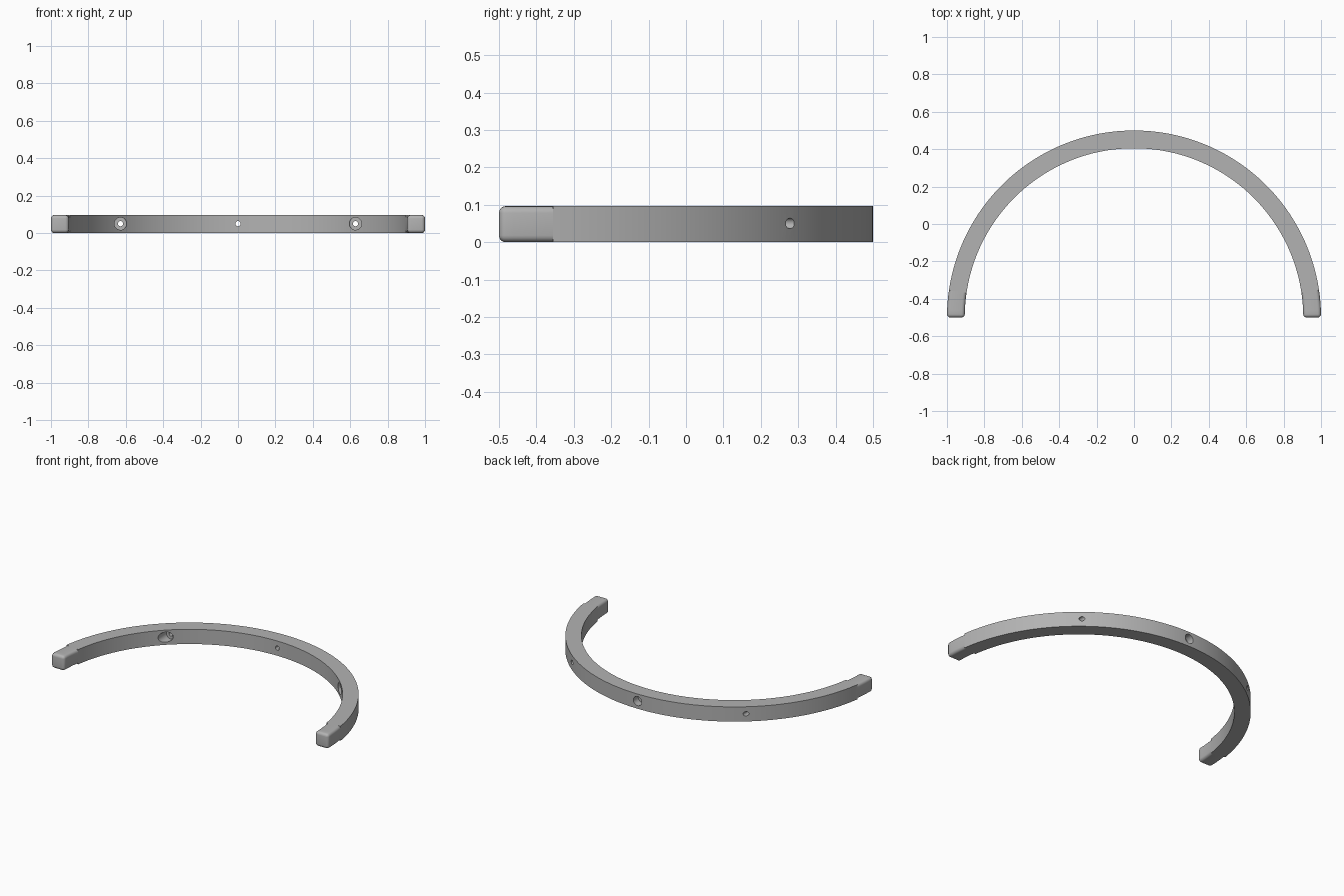
import bpy, bmesh, math

if "Cube" in bpy.data.objects:
    bpy.data.objects.remove(bpy.data.objects["Cube"])

R_OUT, R_IN, H = 1.0, 0.905, 0.096
CY = -0.5                        # arc centre in y
FILLET = 0.018                   # rounding of the two ends
END = math.asin(0.145)           # angle covered by each rounded end
N = 4                            # segments per fillet


def loft(name, loops):
    """Skin a series of equal-length point loops into a closed solid."""
    bm = bmesh.new()
    rows = [[bm.verts.new(p) for p in loop] for loop in loops]
    n = len(rows[0])
    for a, b in zip(rows, rows[1:]):
        for i in range(n):
            j = (i + 1) % n
            bm.faces.new((a[i], a[j], b[j], b[i]))
    bm.faces.new(rows[0][::-1])
    bm.faces.new(rows[-1])
    bmesh.ops.remove_doubles(bm, verts=bm.verts, dist=1e-5)
    bmesh.ops.recalc_face_normals(bm, faces=bm.faces)
    mesh = bpy.data.meshes.new(name)
    bm.to_mesh(mesh)
    bm.free()
    obj = bpy.data.objects.new(name, mesh)
    bpy.context.collection.objects.link(obj)
    return obj


def section(angle, inset, corner):
    """Rounded rectangle across the ring at the given angle."""
    r0, r1, z0, z1 = R_IN + inset, R_OUT - inset, inset, H - inset
    pts = []
    for k, (r, z, sr, sz) in enumerate([(r1, z1, -1, -1), (r0, z1, 1, -1),
                                        (r0, z0, 1, 1), (r1, z0, -1, 1)]):
        for i in range(N + 1):
            t = math.pi / 2 * (k + i / N)
            rr = r + corner * (sr + math.cos(t))
            zz = z + corner * (sz + math.sin(t))
            pts.append((rr * math.cos(angle), CY + rr * math.sin(angle), zz))
    return pts


def stepped_cutter(name, x, steps):
    """Stepped round cutter along y; steps are (y, radius)."""
    obj = loft(name, [[(x + r * math.cos(a), y, H / 2 + 0.002 + r * math.sin(a))
                       for a in (2 * math.pi * i / 32 for i in range(32))]
                      for y, r in steps])
    obj.hide_render = True
    obj.hide_set(True)
    return obj


# Half ring: rounded end, square body, rounded end
head = []
for i in range(N + 1):
    t = math.pi / 2 * i / N
    d = FILLET * (1 - math.sin(t))
    head.append((FILLET * (1 - math.cos(t)), d, FILLET - d))
for i in range(1, 7):
    head.append((FILLET + (END - FILLET) * i / 6, 0, FILLET))
tail = [(math.pi - a, d, c) for a, d, c in reversed(head)]
body = [(END + (math.pi - 2 * END) * i / 90, 0, 0) for i in range(91)]
ring = loft("half_ring", [section(*s) for s in head + body + tail])

# Stepped screw holes: wide inside at the sides, wide outside at the back
cutters = [stepped_cutter("side_hole_cutter", x,
                          [(0.0, 0.033), (0.205, 0.033), (0.205, 0.014), (0.45, 0.014)])
           for x in (-0.628, 0.628)]
cutters.append(stepped_cutter("back_hole_cutter", 0,
                              [(0.3, 0.014), (0.45, 0.014), (0.45, 0.03), (0.6, 0.03)]))
for c in cutters:
    mod = ring.modifiers.new(c.name, 'BOOLEAN')
    mod.operation, mod.solver, mod.object = 'DIFFERENCE', 'EXACT', c

grey = bpy.data.materials.new("grey")
grey.diffuse_color = (0.45, 0.45, 0.45, 1)
grey.use_nodes = True
grey.node_tree.nodes["Principled BSDF"].inputs["Base Color"].default_value = grey.diffuse_color
for o in [ring] + cutters:
    o.data.materials.append(grey)

bpy.context.view_layer.objects.active = ring
ring.select_set(True)
for mod in list(ring.modifiers):
    bpy.ops.object.modifier_apply(modifier=mod.name)
bpy.ops.object.shade_smooth_by_angle(angle=math.radians(30))
